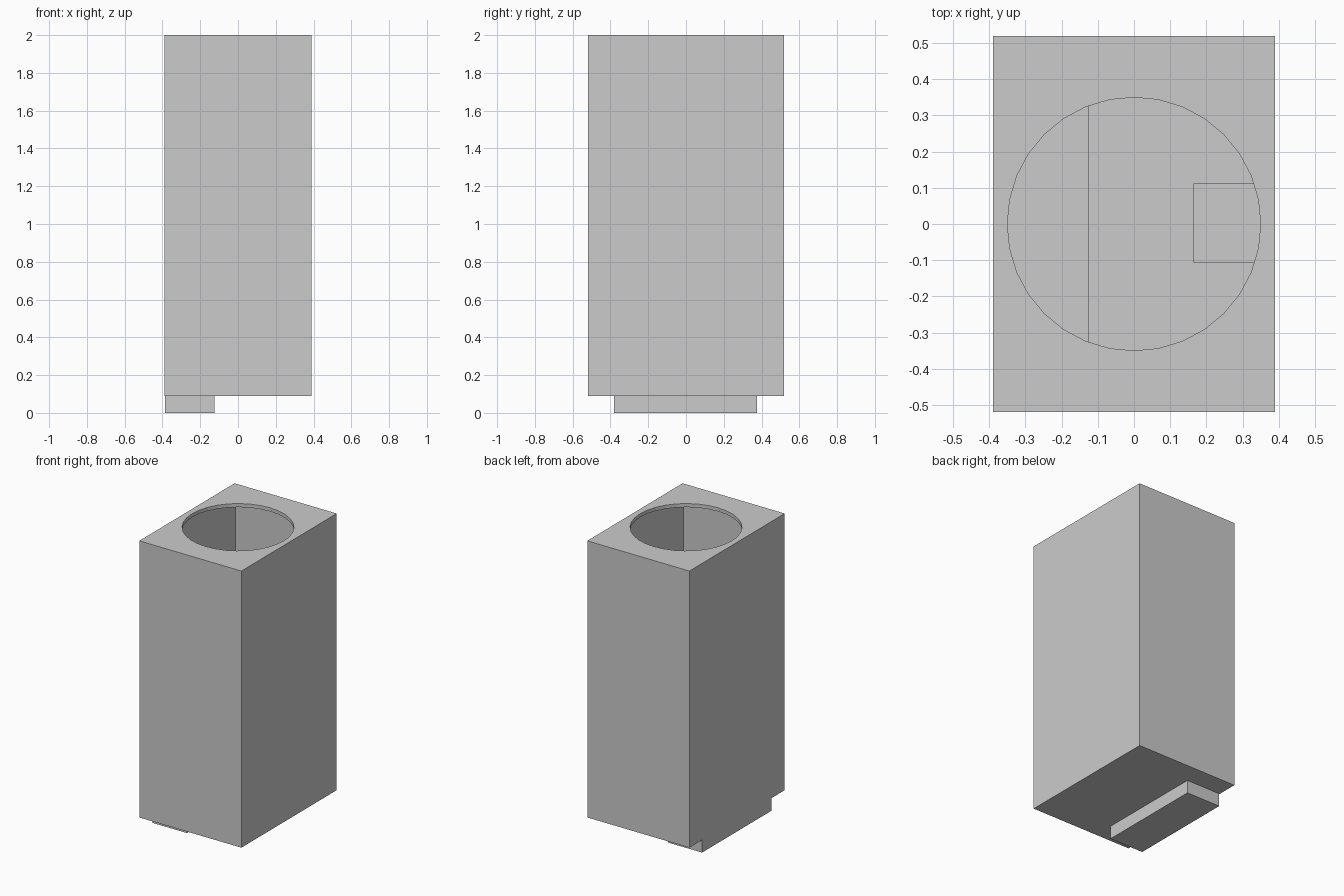
import bpy

if "Cube" in bpy.data.objects:
    bpy.data.objects.remove(bpy.data.objects["Cube"])


def box(name, x0, x1, y0, y1, z0, z1):
    bpy.ops.mesh.primitive_cube_add(
        size=1, location=((x0 + x1) / 2, (y0 + y1) / 2, (z0 + z1) / 2))
    ob = bpy.context.object
    ob.name = name
    ob.scale = (x1 - x0, y1 - y0, z1 - z0)
    bpy.ops.object.transform_apply(location=False, rotation=False, scale=True)
    return ob


def cut(target, cutter):
    mod = target.modifiers.new("cut", "BOOLEAN")
    mod.operation = "DIFFERENCE"
    mod.solver = "EXACT"
    mod.object = cutter
    bpy.context.view_layer.objects.active = target
    bpy.ops.object.modifier_apply(modifier=mod.name)
    bpy.data.objects.remove(cutter, do_unlink=True)


HX, HY, BOTTOM, TOP, WALL = 0.39, 0.52, 0.09, 2.0, 0.025

# Hollow bin body with thin walls
body = box("bin_body", -HX, HX, -HY, HY, BOTTOM, TOP)
cut(body, box("cavity_cutter", -HX + WALL, HX - WALL, -HY + WALL, HY - WALL,
              BOTTOM + WALL, TOP - WALL))

# Round opening in the top plate
bpy.ops.mesh.primitive_cylinder_add(vertices=32, radius=0.35, depth=0.2,
                                    location=(0, 0, TOP))
cut(body, bpy.context.object)

# Wide foot that pokes through the floor
box("wide_foot", -0.386, -0.125, -0.38, 0.376, 0.0, 0.15)

# Small block on the floor inside
box("inner_block", 0.165, 0.38, -0.108, 0.112, 0.10, 0.22)
